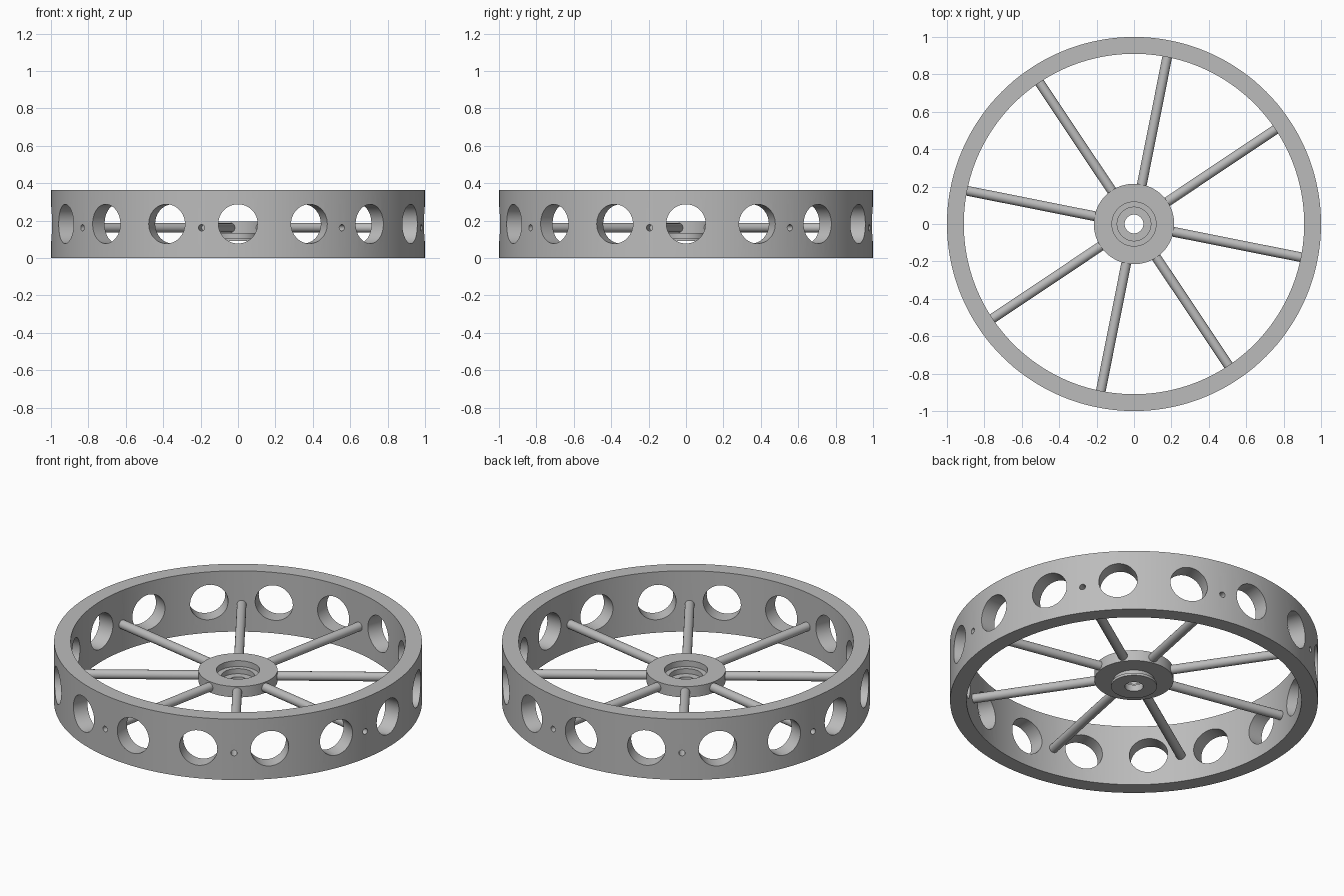
import bpy
import bmesh
from math import radians, sin, cos, pi
from mathutils import Matrix, Vector

if "Cube" in bpy.data.objects:
    bpy.data.objects.remove(bpy.data.objects["Cube"])

grey = bpy.data.materials.new("mid grey")
grey.use_nodes = True
grey.diffuse_color = (0.5, 0.5, 0.5, 1)
grey.node_tree.nodes["Principled BSDF"].inputs["Base Color"].default_value = grey.diffuse_color

HEIGHT = 0.365
SPOKE_Z = 0.162
SPOKE_ANGLES = [radians(33.75 + 45 * i) for i in range(8)]
HOLE_ANGLES = [radians(22.5 * i) for i in range(16)]


def finish(name, bm):
    bmesh.ops.recalc_face_normals(bm, faces=bm.faces)
    mesh = bpy.data.meshes.new(name)
    bm.to_mesh(mesh)
    bm.free()
    mesh.materials.append(grey)
    obj = bpy.data.objects.new(name, mesh)
    bpy.context.collection.objects.link(obj)
    return obj


def smooth(obj):
    bpy.ops.object.select_all(action="DESELECT")
    obj.select_set(True)
    bpy.context.view_layer.objects.active = obj
    bpy.ops.object.shade_smooth_by_angle(angle=radians(30))


def lathe(name, profile, steps):
    """Revolve a closed (radius, z) profile around the axle."""
    bm = bmesh.new()
    verts = [bm.verts.new((r, 0, z)) for r, z in profile]
    edges = [bm.edges.new((verts[i - 1], verts[i])) for i in range(len(verts))]
    bmesh.ops.spin(bm, geom=verts + edges, cent=(0, 0, 0), axis=(0, 0, 1),
                   angle=2 * pi, steps=steps, use_merge=True)
    bmesh.ops.remove_doubles(bm, verts=bm.verts, dist=0.0001)
    return finish(name, bm)


def add_rod(bm, angle, z, radius, start, end, sides):
    """Add a radial cylinder pointing out from the axle."""
    direction = Vector((cos(angle), sin(angle), 0))
    turn = direction.to_track_quat("Z", "Y").to_matrix().to_4x4()
    place = Matrix.Translation(direction * (start + end) / 2 + Vector((0, 0, z)))
    bmesh.ops.create_cone(bm, cap_ends=True, segments=sides, radius1=radius,
                          radius2=radius, depth=end - start, matrix=place @ turn)


# Rim ring, pierced by large round openings and small screw holes
rim = lathe("rim", [(0.91, 0), (1, 0), (1, HEIGHT), (0.91, HEIGHT)], 144)
bm = bmesh.new()
for a in HOLE_ANGLES:
    add_rod(bm, a, HEIGHT / 2, 0.105, 0.8, 1.1, 48)
for a in SPOKE_ANGLES:
    add_rod(bm, a, SPOKE_Z, 0.017, 0.8, 1.1, 20)
cutter = finish("rim_hole_cutter", bm)
cutter.hide_render = True
cut = rim.modifiers.new("holes", "BOOLEAN")
cut.object = cutter
cut.operation = "DIFFERENCE"
cut.solver = "EXACT"
bpy.context.view_layer.objects.active = rim
bpy.ops.object.modifier_apply(modifier=cut.name)
bpy.data.objects.remove(cutter)
smooth(rim)

# Hub: disc with stepped bore above and flanged neck below
hub = lathe("hub", [
    (0.05, 0.09), (0.125, 0.09), (0.125, 0.105), (0.112, 0.105), (0.112, 0.13),
    (0.215, 0.13), (0.215, 0.195), (0.118, 0.195), (0.118, 0.16),
    (0.09, 0.16), (0.09, 0.13), (0.05, 0.13)], 96)
smooth(hub)

# Eight round spokes
for i, a in enumerate(SPOKE_ANGLES):
    bm = bmesh.new()
    add_rod(bm, a, SPOKE_Z, 0.026, 0.195, 0.912, 24)
    smooth(finish(f"spoke_{i + 1}", bm))
